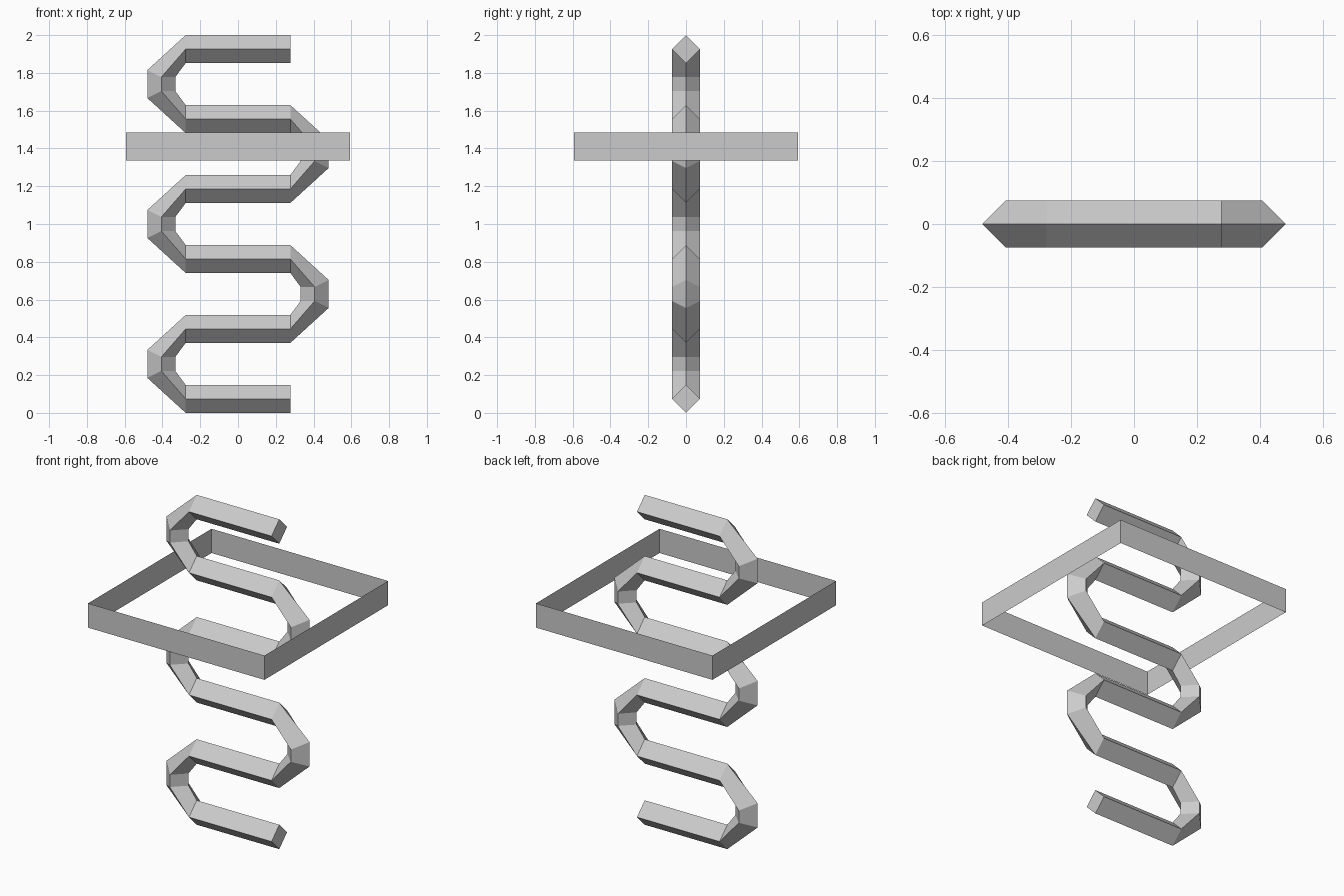
import bpy, bmesh

if "Cube" in bpy.data.objects:
    bpy.data.objects.remove(bpy.data.objects["Cube"])

R = 0.074                    # half diagonal of the diamond section
PITCH = (2 - 2 * R) / 5      # height step between straight runs
RUN = 0.277                  # half length of a straight run
BEND = 0.406                 # x of the bend centreline
BAND = 0.592                 # half width of the square band


def finish(bm, name):
    bmesh.ops.recalc_face_normals(bm, faces=bm.faces)
    mesh = bpy.data.meshes.new(name)
    bm.to_mesh(mesh)
    bm.free()
    obj = bpy.data.objects.new(name, mesh)
    bpy.context.collection.objects.link(obj)


# Serpentine coil: diamond rings joined along straight runs and bends
bm = bmesh.new()
rings = []


def add_ring(*points):
    rings.append([bm.verts.new(p) for p in points])


for i in range(6):
    s = 1 if i % 2 == 0 else -1          # flips direction on each run
    z = R + i * PITCH
    for x in (s * RUN, -s * RUN):
        add_ring((x, 0, z - s * R), (x, R, z), (x, 0, z + s * R), (x, -R, z))
    if i < 5:
        zm = z + PITCH / 2
        for k in (-1, 1):
            # first slot is outside on left bends, inside on right bends
            outer = (-s * (BEND + R), 0, zm + k * R)
            inner = (-s * (BEND - R), 0, zm + k * R / 2)
            a, b = (outer, inner) if s > 0 else (inner, outer)
            mid_z = zm + k * R / 2
            add_ring(a, (-s * BEND, R, mid_z), b, (-s * BEND, -R, mid_z))

for p, q in zip(rings, rings[1:]):
    for j in range(4):
        n = (j + 1) % 4
        bm.faces.new((p[j], p[n], q[n], q[j]))
bm.faces.new(rings[0])
bm.faces.new(rings[-1])
finish(bm, "serpentine_coil")

# Square band: thin open ring of four walls
bm = bmesh.new()
corners = [(-1, -1), (1, -1), (1, 1), (-1, 1)]
low, high = [[bm.verts.new((x * BAND, y * BAND, z)) for x, y in corners]
             for z in (1.337, 1.484)]
for j in range(4):
    n = (j + 1) % 4
    bm.faces.new((low[j], low[n], high[n], high[j]))
finish(bm, "square_band")
